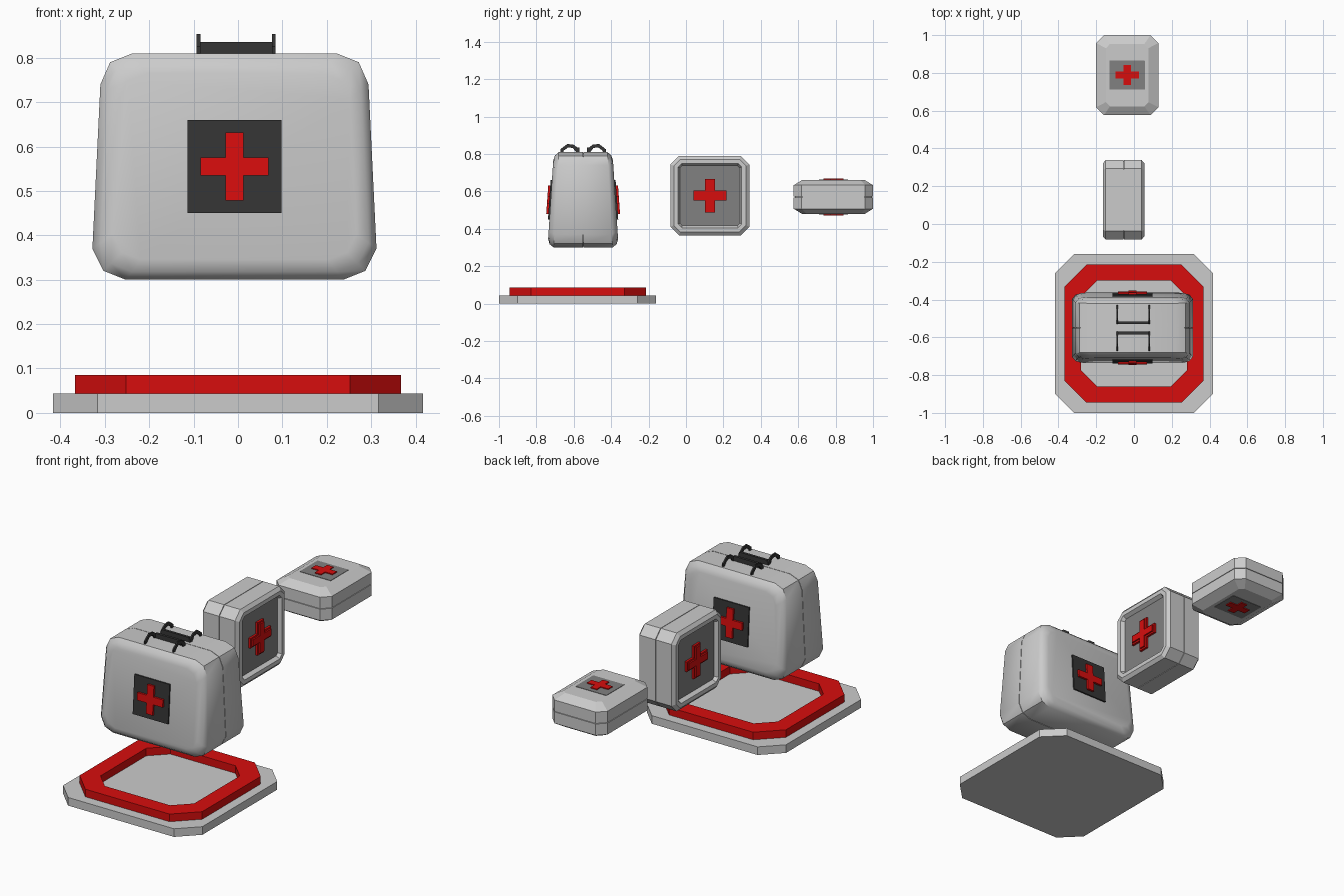
import bpy, bmesh, math

cube = bpy.data.objects.get("Cube")
if cube:
    bpy.data.objects.remove(cube, do_unlink=True)


def material(name, r, g, b):
    m = bpy.data.materials.new(name)
    m.use_nodes = True
    m.diffuse_color = (r, g, b, 1)
    m.node_tree.nodes["Principled BSDF"].inputs["Base Color"].default_value = (r, g, b, 1)
    return m


GREY = material("light grey", 0.6, 0.6, 0.6)
PANEL = material("mid grey", 0.22, 0.22, 0.22)
DARK = material("charcoal", 0.035, 0.035, 0.035)
RED = material("red", 0.68, 0.004, 0.004)


def octagon(w, h, c):
    """Rectangle of half sizes w, h with corners cut by c."""
    q = [(w, h - c), (w - c, h)]
    half = q + [(-a, b) for a, b in reversed(q)]
    return half + [(-a, -b) for a, b in half]


def cross(w, h, arm):
    q = [(w, arm), (arm, arm), (arm, h)]
    half = q + [(-a, b) for a, b in reversed(q)]
    return half + [(-a, -b) for a, b in half]


def inset(outline, d):
    w = max(a for a, b in outline)
    h = max(b for a, b in outline)
    return [(a * (w - d) / w, b * (h - d) / h) for a, b in outline]


def loft(name, rings, place, mat, cap_mat=None, caps=True):
    """Skin rings of (depth, outline); caps close both ends, else it is a tube."""
    bm = bmesh.new()
    loops = [[bm.verts.new(place(a, b, t)) for a, b in o] for t, o in rings]
    n = len(loops[0])
    pairs = list(zip(loops, loops[1:]))
    if not caps:
        pairs.append((loops[-1], loops[0]))
    for p, q in pairs:
        for i in range(n):
            j = (i + 1) % n
            bm.faces.new((p[i], p[j], q[j], q[i]))
    if caps:
        for lp in (loops[0], loops[-1]):
            bm.faces.new(lp).material_index = 1 if cap_mat else 0
    bmesh.ops.recalc_face_normals(bm, faces=bm.faces[:])
    me = bpy.data.meshes.new(name)
    bm.to_mesh(me)
    bm.free()
    me.materials.append(mat)
    if cap_mat:
        me.materials.append(cap_mat)
    ob = bpy.data.objects.new(name, me)
    bpy.context.collection.objects.link(ob)
    return ob


def two_sided(rings, body):
    """Mirror half a case's rings about a narrow seam groove."""
    groove = inset(body, 0.006)
    half = [(0.0015, groove), (0.0015, body)] + rings
    return [(-t, o) for t, o in reversed(half)] + half


def emblem(name, side, rings, place, mat):
    return loft(name, [(side * t, o) for t, o in rings], place, mat)


SIDES = ((1, "first"), (-1, "second"))

# Floor pad and raised ring
def on_pad(a, b, t):
    return (a, b - 0.58, t)


pad = octagon(0.417, 0.42, 0.1)
loft("floor_pad", [(0, pad), (0.044, pad)], on_pad, GREY)
outer, inner = octagon(0.367, 0.365, 0.115), octagon(0.28, 0.28, 0.085)
loft("pad_ring", [(0.04, outer), (0.085, outer), (0.085, inner), (0.04, inner)],
     on_pad, RED, caps=False)

# Large tapered case, thickness along y
CZ = 0.555


def on_large(a, b, t):
    return (a - 0.008, -0.55 + t * (1 - 0.345 * (b + CZ - 0.345)), b + CZ)


right = [(0.245, 0.30), (0.295, 0.32), (0.32, 0.37), (0.302, 0.74), (0.28, 0.79), (0.23, 0.81)]
body = [(a, z - CZ) for a, z in right + [(-a, z) for a, z in reversed(right)]]
large = loft("large_case", two_sided(
    [(0.155, body), (0.178, inset(body, 0.018)), (0.187, inset(body, 0.045))], body),
    on_large, GREY)
bpy.ops.object.select_all(action="DESELECT")
bpy.context.view_layer.objects.active = large
large.select_set(True)
bpy.ops.object.shade_smooth_by_angle(angle=math.radians(40))

patch, mark = octagon(0.106, 0.105, 0.001), cross(0.077, 0.077, 0.02)
for s, label in SIDES:
    emblem("large_patch_" + label, s, [(0.186, patch), (0.195, patch)], on_large, DARK)
    emblem("large_cross_" + label, s, [(0.194, mark), (0.207, mark)], on_large, RED)

# Pair of folded handles on the large case
arch = [(0.02, 0.805), (0.02, 0.826), (0.052, 0.85), (0.085, 0.853), (0.122, 0.825),
        (0.122, 0.80), (0.108, 0.80), (0.104, 0.818), (0.08, 0.835), (0.055, 0.832),
        (0.034, 0.805)]
grip = [(0.02, 0.808), (0.02, 0.835), (0.034, 0.835), (0.034, 0.808)]
for s, label in SIDES:
    def on_top(a, b, t, s=s):
        return (t - 0.004, s * a - 0.55, b)
    loft("handle_grip_" + label, [(-0.082, grip), (0.082, grip)], on_top, DARK)
    for e, end in SIDES:
        loft("handle_arm_" + label + "_" + end,
             [(e * 0.081, arch), (e * 0.089, arch)], on_top, DARK)

# Medium case with recessed panels, thickness along x
def on_medium(a, b, t):
    return (t - 0.055, a + 0.128, b + 0.577)


body = octagon(0.211, 0.212, 0.045)
loft("medium_case", two_sided(
    [(0.095, body), (0.11, octagon(0.193, 0.194, 0.035)),
     (0.11, octagon(0.17, 0.172, 0.02)), (0.09, octagon(0.16, 0.16, 0.012))], body),
    on_medium, GREY, PANEL)
mark, top = cross(0.089, 0.089, 0.027), cross(0.08, 0.08, 0.018)
for s, label in SIDES:
    emblem("medium_cross_" + label, s,
           [(0.089, mark), (0.102, mark), (0.102, top), (0.11, top)], on_medium, RED)

# Small case lying flat, thickness along z
def on_small(a, b, t):
    return (a - 0.036, b + 0.788, t + 0.57)


body = octagon(0.165, 0.212, 0.042)
loft("small_case", two_sided(
    [(0.063, body), (0.092, octagon(0.113, 0.165, 0.022))], body), on_small, GREY)
patch, mark = octagon(0.093, 0.077, 0.001), cross(0.063, 0.053, 0.019)
for s, label in SIDES:
    emblem("small_patch_" + label, s, [(0.091, patch), (0.094, patch)], on_small, PANEL)
    emblem("small_cross_" + label, s, [(0.093, mark), (0.099, mark)], on_small, RED)
